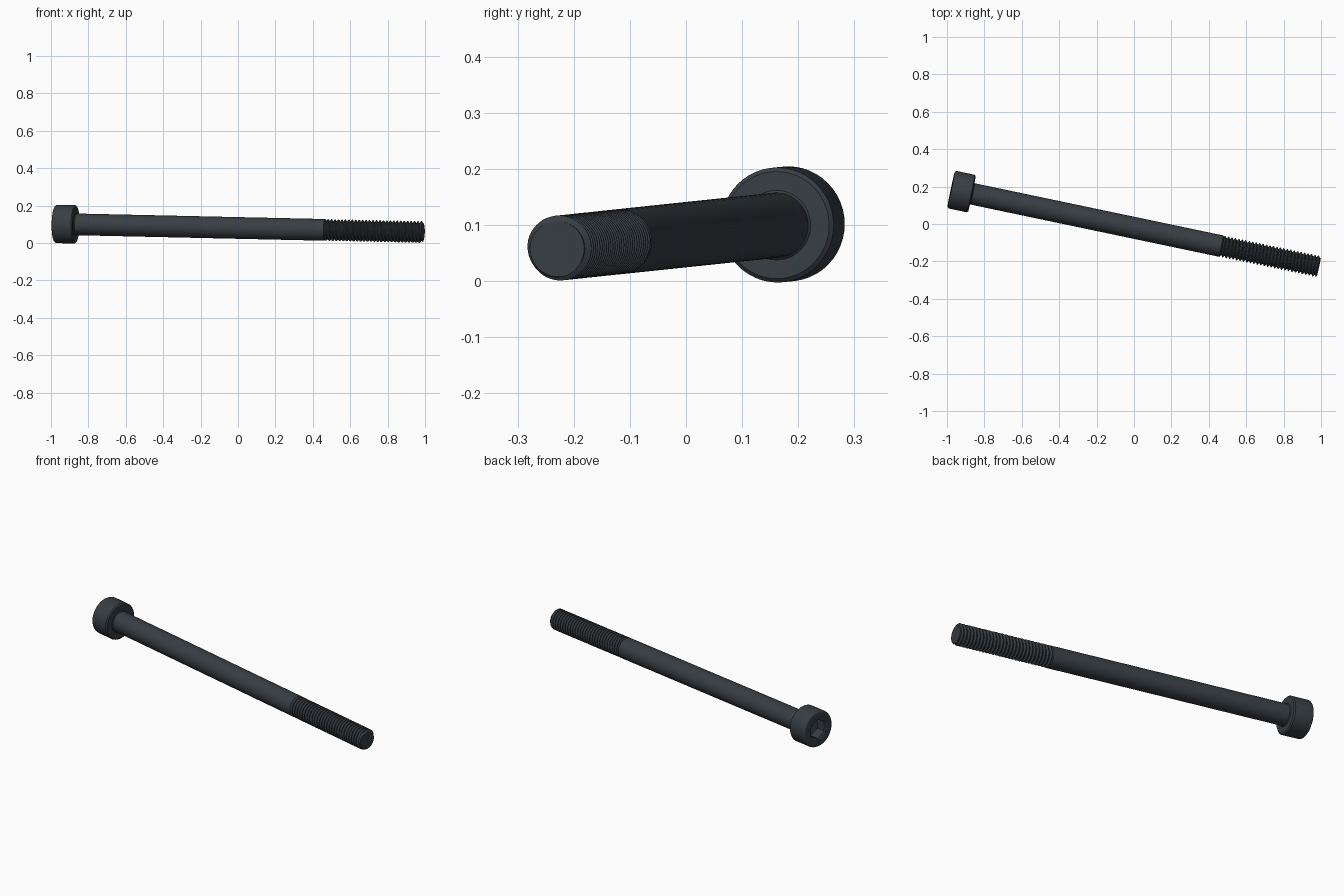
import bpy, bmesh, math
from mathutils import Vector, Matrix

default = bpy.data.objects.get("Cube")
if default:
    bpy.data.objects.remove(default)

SEG = 48
HEAD_END = Vector((-0.978, 0.185, 0.1025))
TIP_END = Vector((0.989, -0.228, 0.059))
AXIS = TIP_END - HEAD_END
LENGTH = AXIS.length
HEAD_R, HEAD_H = 0.1025, 0.114
SHANK_R, ROOT_R = 0.058, 0.0475
THREAD_START, PITCH = LENGTH - 0.535, 0.0189
PLACE = Matrix.Translation(HEAD_END) @ AXIS.to_track_quat('Z', 'Y').to_matrix().to_4x4()

steel = bpy.data.materials.new("blackened_steel")
steel.use_nodes = True
colour = (0.039, 0.048, 0.057, 1)
steel.diffuse_color = colour
shader = next(n for n in steel.node_tree.nodes if n.type == 'BSDF_PRINCIPLED')
shader.inputs["Base Color"].default_value = colour
shader.inputs["Roughness"].default_value = 0.5


def hexagon(apothem):
    """Radius of a hexagon at any angle."""
    sixth = math.pi / 3
    return lambda a: apothem / math.cos((a + sixth / 2) % sixth - sixth / 2)


def turned(rows, lead=0.0):
    """Spin (distance, radius) rows about the axis; lead shears them to a helix."""
    bm = bmesh.new()
    rings = []
    for t, r in rows:
        ring = []
        for i in range(SEG + 1):
            a = math.tau * i / SEG
            radius = r(a) if callable(r) else r
            ring.append(bm.verts.new((radius * math.cos(a), radius * math.sin(a),
                                      t + lead * i / SEG)))
        rings.append(ring)
    for low, high in zip(rings, rings[1:]):
        for i in range(SEG):
            bm.faces.new((low[i], low[i + 1], high[i + 1], high[i]))
    bmesh.ops.remove_doubles(bm, verts=bm.verts, dist=1e-5)
    return bm


def finish(bm, name):
    bmesh.ops.recalc_face_normals(bm, faces=bm.faces)
    mesh = bpy.data.meshes.new(name)
    bm.to_mesh(mesh)
    bm.free()
    mesh.materials.append(steel)
    ob = bpy.data.objects.new(name, mesh)
    bpy.context.collection.objects.link(ob)
    ob.matrix_world = PLACE
    bpy.ops.object.select_all(action='DESELECT')
    ob.select_set(True)
    bpy.context.view_layer.objects.active = ob
    bpy.ops.object.shade_smooth_by_angle(angle=math.radians(30))


# Head with a hexagonal socket, rounded outer rim and chamfered underside
fillet = 0.012
rim = [(fillet * (1 - math.sin(k * math.pi / 8)),
        HEAD_R - fillet * (1 - math.cos(k * math.pi / 8))) for k in range(4, -1, -1)]
head = [(0.068, 0), (0.058, hexagon(0.0472)), (0.005, hexagon(0.0472)),
        (0, 0.058)] + rim + [
        (HEAD_H - 0.006, HEAD_R), (HEAD_H, HEAD_R - 0.007), (HEAD_H, 0)]
finish(turned(head), "socket_head")

# Plain shank, tapering to the thread root
shank = [(HEAD_H - 0.01, 0), (HEAD_H - 0.01, SHANK_R + 0.004),
         (HEAD_H, SHANK_R + 0.004), (HEAD_H + 0.004, SHANK_R),
         (THREAD_START, SHANK_R), (THREAD_START + 0.009, ROOT_R - 0.002),
         (THREAD_START + 0.009, 0)]
finish(turned(shank), "plain_shank")

# Helical thread, trimmed square at both ends
profile = [(0, ROOT_R), (0.15, ROOT_R), (0.5, SHANK_R), (0.65, SHANK_R)]
turns = int((LENGTH - THREAD_START) / PITCH) + 4
rows = [(THREAD_START + (n - 2 + f) * PITCH, r) for n in range(turns) for f, r in profile]
thread = turned(rows, PITCH)

# Chamfer at the tip
for v in thread.verts:
    limit = max(ROOT_R, 0.051 + LENGTH - v.co.z)
    radius = v.co.xy.length
    if radius > limit:
        v.co.xy *= limit / radius

for t, direction in ((THREAD_START, -1), (LENGTH, 1)):
    bmesh.ops.bisect_plane(thread, geom=thread.verts[:] + thread.edges[:] + thread.faces[:],
                           plane_co=(0, 0, t), plane_no=(0, 0, direction), clear_outer=True)
bmesh.ops.holes_fill(thread, edges=[e for e in thread.edges if e.is_boundary], sides=0)
finish(thread, "threaded_end")
